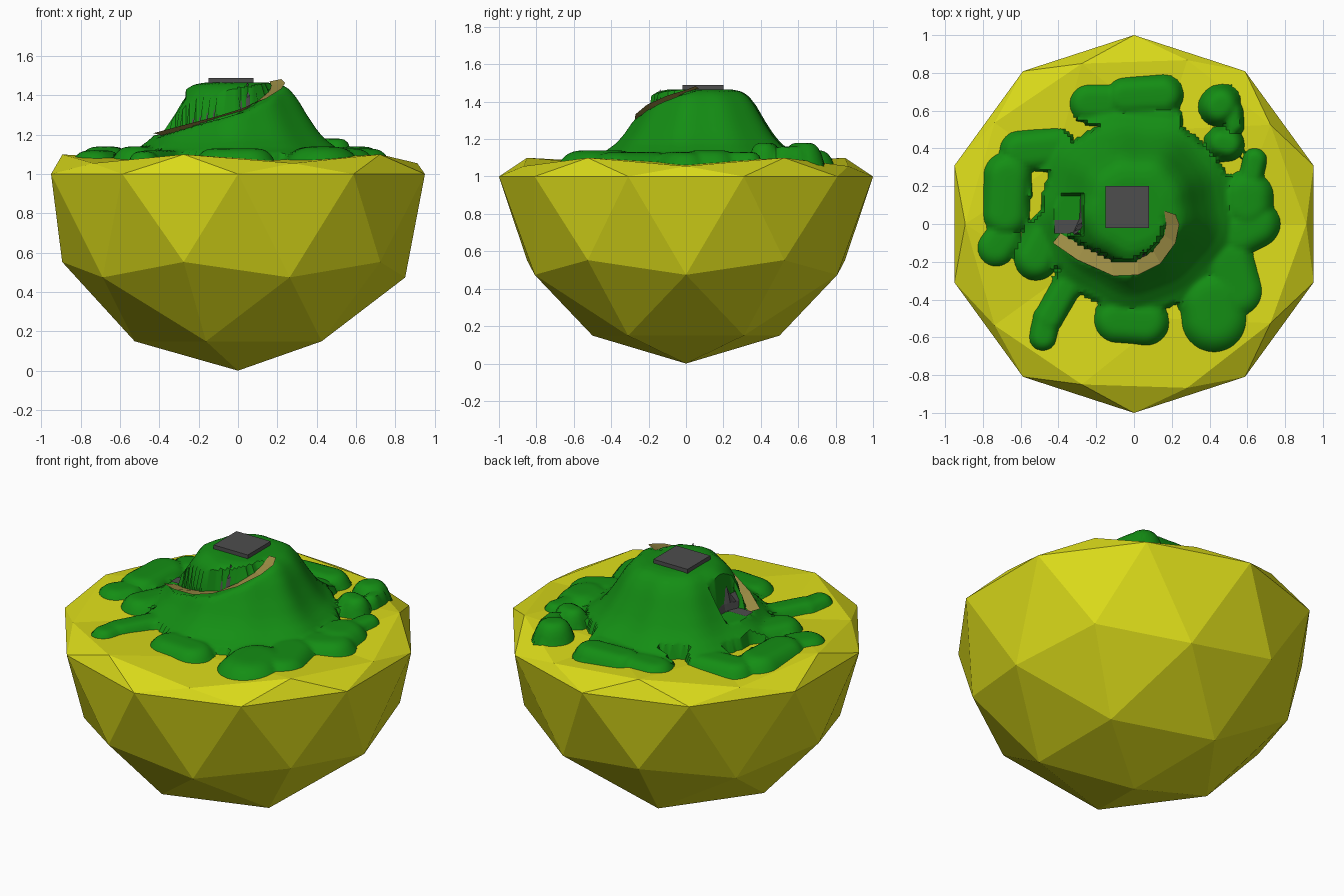
import bpy, bmesh, math, random
from mathutils import Vector

if "Cube" in bpy.data.objects:
    bpy.data.objects.remove(bpy.data.objects["Cube"])

random.seed(4)


def material(name, rgb):
    m = bpy.data.materials.new(name)
    m.diffuse_color = (*rgb, 1)
    m.use_nodes = True
    m.node_tree.nodes["Principled BSDF"].inputs["Base Color"].default_value = m.diffuse_color
    return m


YELLOW = material("yellow_sand", (0.70, 0.70, 0.01))
GREEN = material("grass_green", (0.007, 0.27, 0.007))
TAN = material("path_tan", (0.34, 0.27, 0.06))
ROCK = material("dark_rock", (0.075, 0.075, 0.075))


def finish(bm, name, mat):
    me = bpy.data.meshes.new(name)
    bm.to_mesh(me)
    bm.free()
    me.materials.append(mat)
    ob = bpy.data.objects.new(name, me)
    bpy.context.collection.objects.link(ob)
    return ob


def lerp_table(t, table):
    for (a, va), (b, vb) in zip(table, table[1:]):
        if t <= b:
            return va + (vb - va) * max(0, t - a) / (b - a)
    return table[-1][1]


def seg_dist(p, a, b):
    """Distance from p to segment ab, and position along it."""
    ab = b - a
    t = max(0, min(1, (p - a).dot(ab) / max(ab.length_squared, 1e-9)))
    return (p - a - ab * t).length, t


# Island base: icosphere with its upper half flattened
bm = bmesh.new()
bmesh.ops.create_icosphere(bm, subdivisions=2, radius=1)
for v in bm.verts:
    z = v.co.z
    if z > 0.8:
        v.co.z = 0.07
    elif z > 0.5:
        v.co = (v.co.x * 1.05, v.co.y * 1.05, 0.1)
    elif z > 0.1:
        v.co = (v.co.x * 1.02, v.co.y * 1.02, 0.055)
    v.co.z += 1
finish(bm, "island_base", YELLOW)

# Path rows: outer x, y, inner x, y, height
PATH = [(-.43, -.10, -.39, -.05, 1.20), (-.30, -.19, -.26, -.12, 1.235),
        (-.11, -.275, -.12, -.19, 1.285), (.02, -.27, .02, -.19, 1.325),
        (.14, -.21, .10, -.14, 1.375), (.22, -.10, .16, -.06, 1.425),
        (.24, 0, .17, 0, 1.455), (.22, .05, .16, .07, 1.475)]
CENTRE = [(Vector(((a + c) / 2, (b + d) / 2)), z) for a, b, c, d, z in PATH]

# Grass lobes: x1, y1, x2, y2, radius, height
LOBES = [(.02, .05, .02, .05, .51, .06),
         (-.60, .38, -.42, .40, .11, .055), (-.67, .25, -.68, .05, .13, .07),
         (-.73, -.12, -.70, -.08, .11, .05), (-.52, -.18, -.45, -.05, .12, .07),
         (-.34, -.30, -.45, -.50, .08, .05), (-.48, -.60, -.46, -.50, .075, .045),
         (-.09, -.51, .06, -.52, .125, .06), (.43, -.50, .42, -.42, .18, .07),
         (.55, -.36, .50, -.20, .14, .06), (.64, 0, .55, -.05, .13, .06),
         (.60, .15, .60, .10, .14, .07), (.64, .34, .62, .25, .07, .06),
         (.46, .43, .50, .42, .09, .11), (.45, .62, .46, .63, .11, .11),
         (.53, .52, .52, .60, .06, .09), (-.24, .64, -.15, .64, .11, .055),
         (-.05, .67, .15, .68, .11, .07), (-.05, .52, .15, .54, .11, .06)]
LOBES = [(Vector(l[:2]), Vector(l[2:4]), l[4], l[5]) for l in LOBES]
HILL = [(0, .395), (.17, .395), (.22, .385), (.26, .36), (.30, .31), (.35, .225),
        (.40, .15), (.44, .105), (.50, .06), (.58, .02), (.64, -.03)]


def grass_height(x, y):
    p = Vector((x, y))
    f = -.03
    for a, b, r, h in LOBES:
        q = seg_dist(p, a, b)[0] / r
        f = max(f, h * (1 - q ** 4) if q < 1.3 else -.03)
    d = p - Vector((0, .08))
    ang = math.atan2(d.y, d.x)
    r = d.length * (1 + .025 * math.sin(5 * ang) + .015 * math.sin(9 * ang + 1))
    if f > 0:
        f = max(f, lerp_table(r, HILL))
    z = 1.07 + f
    # shelf for the path and notch on the left side
    best = min(((*seg_dist(p, a[0], b[0]), a[1], b[1])
                for a, b in zip(CENTRE, CENTRE[1:])), key=lambda s: s[0])
    if best[0] < .045:
        z = min(z, best[2] + (best[3] - best[2]) * best[1] - .012)
    if -.45 < x < -.27 and -.06 < y < .165:
        z = min(z, 1.20)
    return z


# Grassy hill: height field trimmed to its lobed outline
STEP = .0175
bm = bmesh.new()
NX, NY = 97, 88
grid = []
for j in range(NY):
    row = []
    for i in range(NX):
        x, y = -.86 + i * STEP, -.71 + j * STEP
        row.append(bm.verts.new((x, y, grass_height(x, y))))
    grid.append(row)
for j in range(NY - 1):
    for i in range(NX - 1):
        quad = [grid[j][i], grid[j][i + 1], grid[j + 1][i + 1], grid[j + 1][i]]
        if max(v.co.z for v in quad) > 1.055:
            bm.faces.new(quad)
bmesh.ops.delete(bm, geom=[v for v in bm.verts if not v.link_faces], context='VERTS')
hill = finish(bm, "grassy_hill", GREEN)
bpy.context.view_layer.objects.active = hill
hill.select_set(True)
bpy.ops.object.shade_smooth_by_angle(angle=math.radians(40))


def ribbon(name, lower, upper, mat):
    bm = bmesh.new()
    a = [bm.verts.new(p) for p in lower]
    b = [bm.verts.new(p) for p in upper]
    for i in range(len(a) - 1):
        bm.faces.new((a[i], a[i + 1], b[i + 1], b[i]))
    return finish(bm, name, mat)


# Winding path
ribbon("winding_path", [(r[0], r[1], r[4] + .008) for r in PATH],
       [(r[2], r[3], r[4] - .004) for r in PATH], TAN)

# Rock wall above the path: smooth lower band, jagged upper band
WALL = [(-.285, .17, 1.19, 1.33), (-.29, .03, 1.19, 1.35), (-.33, -.06, 1.19, 1.30),
        (-.24, -.135, 1.22, 1.35), (-.12, -.19, 1.27, 1.38), (0, -.195, 1.31, 1.43),
        (.06, -.17, 1.34, 1.46), (.10, -.13, 1.37, 1.42)]
low, mid, top = [], [], []
SUB = 5
for a, b in zip(WALL, WALL[1:]):
    for k in range(SUB):
        x, y, z0, z1 = Vector(a).lerp(Vector(b), k / SUB)
        inward = (Vector((-.03, .08)) - Vector((x, y))).normalized()
        jag = random.uniform(.0, .025)
        low.append((x, y, z0))
        mid.append((x + inward.x * .01, y + inward.y * .01, z0 + .055))
        s = .025 + jag
        top.append((x + inward.x * s, y + inward.y * s, z1 + random.uniform(-.03, .02)))
ribbon("rock_wall_lower", low, mid, ROCK)
ribbon("rock_wall_jagged", mid, top, ROCK)

# Rock floor at the foot of the wall
bm = bmesh.new()
bm.faces.new([bm.verts.new(p) for p in
              ((-.42, -.05, 1.205), (-.30, -.05, 1.205), (-.285, .02, 1.205), (-.42, .02, 1.205))])
finish(bm, "rock_floor", ROCK)

# Summit slab
bm = bmesh.new()
bmesh.ops.create_cube(bm, size=1)
for v in bm.verts:
    v.co = (v.co.x * .23 - .035, v.co.y * .22 + .09, v.co.z * .028 + 1.474)
finish(bm, "summit_slab", ROCK)
